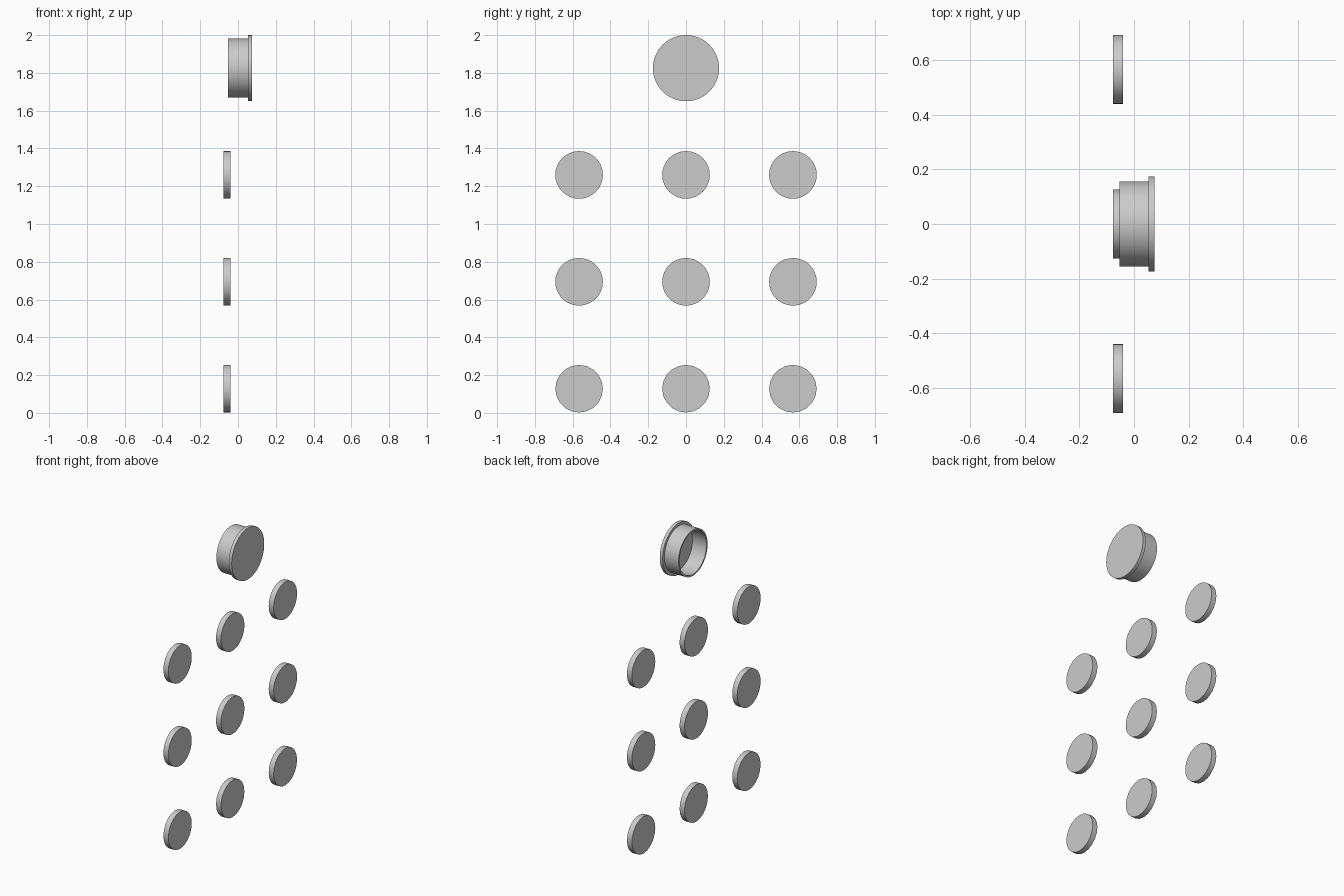
import bpy, bmesh, math

if "Cube" in bpy.data.objects:
    bpy.data.objects.remove(bpy.data.objects["Cube"])


def lathe_x(name, profile, centre, sides):
    """Revolve an (x, radius) profile about the X axis; end rings on the axis are capped."""
    bm = bmesh.new()
    rings = []
    for x, r in profile:
        rings.append([bm.verts.new((x, r * math.cos(2 * math.pi * i / sides),
                                    r * math.sin(2 * math.pi * i / sides)))
                      for i in range(sides)])
    for a, b in zip(rings, rings[1:]):
        for i in range(sides):
            j = (i + 1) % sides
            bm.faces.new((a[i], a[j], b[j], b[i]))
    bm.faces.new(rings[0])
    bm.faces.new(rings[-1])
    bmesh.ops.recalc_face_normals(bm, faces=bm.faces)
    mesh = bpy.data.meshes.new(name)
    bm.to_mesh(mesh)
    bm.free()
    obj = bpy.data.objects.new(name, mesh)
    obj.location = (0, centre[0], centre[1])
    bpy.context.collection.objects.link(obj)
    bpy.ops.object.select_all(action='DESELECT')
    obj.select_set(True)
    bpy.context.view_layer.objects.active = obj
    bpy.ops.object.shade_smooth_by_angle(angle=math.radians(30))
    return obj


# Three by three grid of plain discs
SPACING, RADIUS = 0.566, 0.126
for row in range(3):
    for col in range(3):
        lathe_x(f"disc_{row + 1}_{col + 1}",
                [(-0.077, RADIUS), (-0.04, RADIUS)],
                ((col - 1) * SPACING, 0.128 + row * SPACING),
                20 if row == 0 else 32)

# Flanged cap: closed front plate, thin hollow sleeve open towards -x
lathe_x("flanged_cap",
        [(0.075, 0.175), (0.053, 0.175), (0.053, 0.156), (-0.053, 0.156),
         (-0.053, 0.145), (0.053, 0.145)],
        (0, 1.825), 64)
